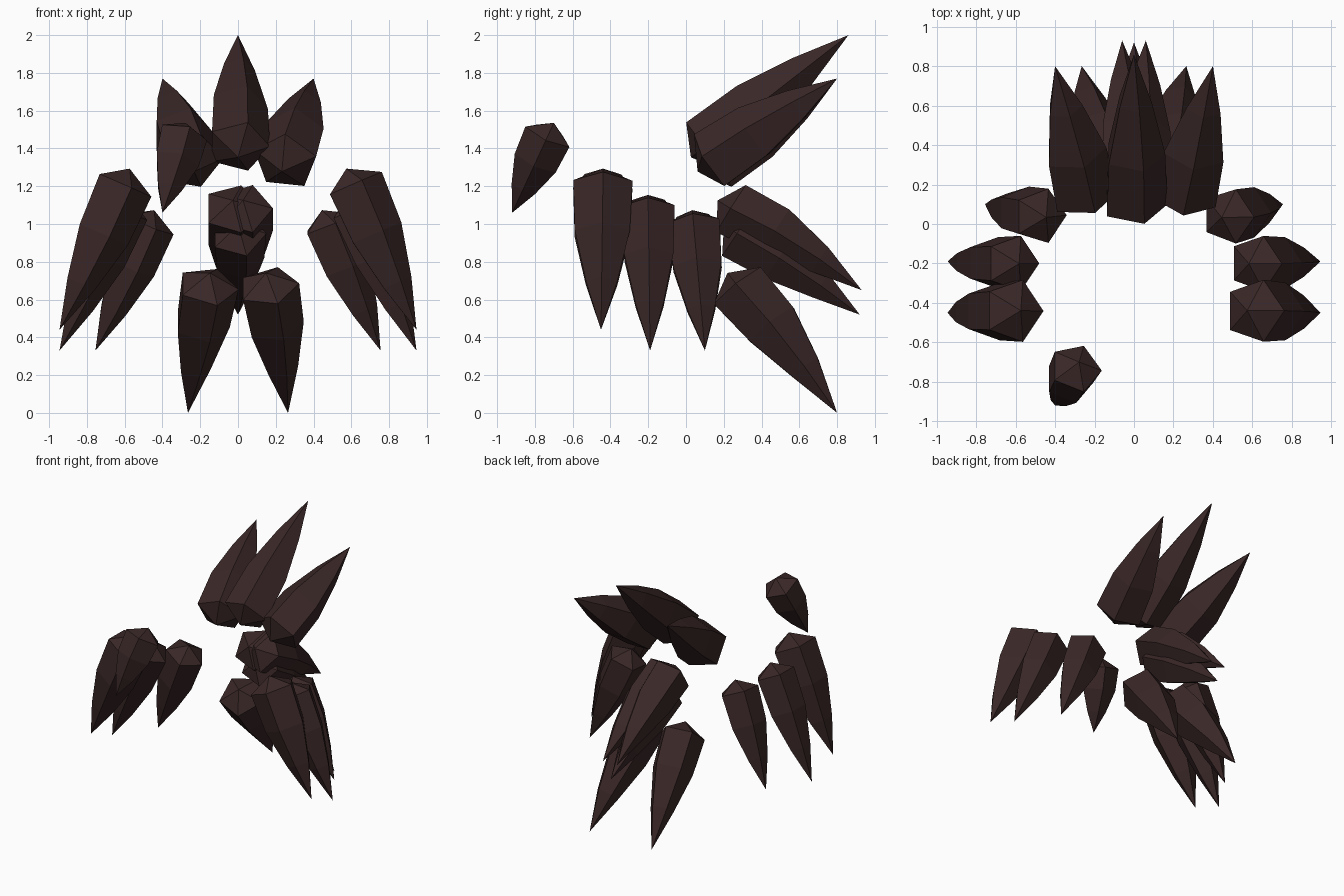
import bpy, bmesh, math
from mathutils import Vector

if "Cube" in bpy.data.objects:
    bpy.data.objects.remove(bpy.data.objects["Cube"])

# One dark brown colour for everything
brown = bpy.data.materials.new("dark_brown")
brown.diffuse_color = (0.042, 0.020, 0.020, 1)
brown.use_nodes = True
brown.node_tree.nodes["Principled BSDF"].inputs["Base Color"].default_value = brown.diffuse_color

# Taper along the spike: (fraction of length, fraction of radius)
TAPER = [(0.0, 1.0), (0.34, 0.93), (0.68, 0.53)]
SIDES = 5


def spike(name, head, tip, radius, spin=0, lift=0):
    """Five-sided spike with a blunt pointed head, a convex body and a sharp tip."""
    head, tip = Vector(head), Vector(tip)
    axis = (tip - head).normalized()
    u = Vector((1, 0, 0))
    u = (u - axis * u.dot(axis)).normalized()   # one corner points to +x
    v = axis.cross(u)
    bm = bmesh.new()
    rings = []
    for t, s in TAPER:
        c = head.lerp(tip, t) + Vector((0, 0, lift * math.sin(math.pi * t)))
        ring = []
        for i in range(SIDES):
            a = math.tau * i / SIDES + math.radians(spin)
            ring.append(bm.verts.new(c + (u * math.cos(a) + v * math.sin(a)) * radius * s))
        rings.append(ring)
    cap = bm.verts.new(head - axis * radius * 0.55)
    end = bm.verts.new(tip)
    for i in range(SIDES):
        j = (i + 1) % SIDES
        bm.faces.new((cap, rings[0][j], rings[0][i]))
        for lo, hi in zip(rings, rings[1:]):
            bm.faces.new((lo[i], lo[j], hi[j], hi[i]))
        bm.faces.new((rings[-1][i], rings[-1][j], end))
    bmesh.ops.recalc_face_normals(bm, faces=bm.faces[:])
    mesh = bpy.data.meshes.new(name)
    bm.to_mesh(mesh)
    bm.free()
    mesh.materials.append(brown)
    bpy.context.collection.objects.link(bpy.data.objects.new(name, mesh))


# Paired spikes: name, head, tip, radius, lift (corners keep facing +x on both sides)
pairs = [
    ("side_front_spike", (0.61, -0.44, 1.21), (0.945, -0.45, 0.44), 0.165, 0),
    ("side_middle_spike", (0.615, -0.20, 1.08), (0.945, -0.19, 0.33), 0.147, 0),
    ("side_rear_spike", (0.475, 0.04, 1.00), (0.755, 0.10, 0.33), 0.145, 0),
    ("upper_side_spike", (0.25, 0.14, 1.33), (0.40, 0.80, 1.77), 0.175, 0),
    ("lower_back_spike", (0.16, 0.275, 0.67), (0.265, 0.80, 0.0), 0.165, 0.03),
    ("middle_back_spike", (0.03, 0.24, 1.08), (0.06, 0.93, 0.65), 0.155, 0.03),
]
for name, head, tip, radius, lift in pairs:
    for side, sx in (("right", 1), ("left", -1)):
        spin = -18 if name == "upper_side_spike" and sx > 0 else 0
        spike(f"{name}_{side}", (head[0] * sx, *head[1:]), (tip[0] * sx, *tip[1:]),
              radius, spin, lift)

# Single spikes: crown, centre back and the loose front lock
spike("crown_spike", (0, 0.10, 1.41), (0, 0.86, 2.0), 0.17)
spike("centre_back_spike", (0, 0.27, 0.95), (0, 0.92, 0.52), 0.15, 0, 0.02)
spike("front_lock", (-0.295, -0.73, 1.47), (-0.40, -0.92, 1.06), 0.135)
